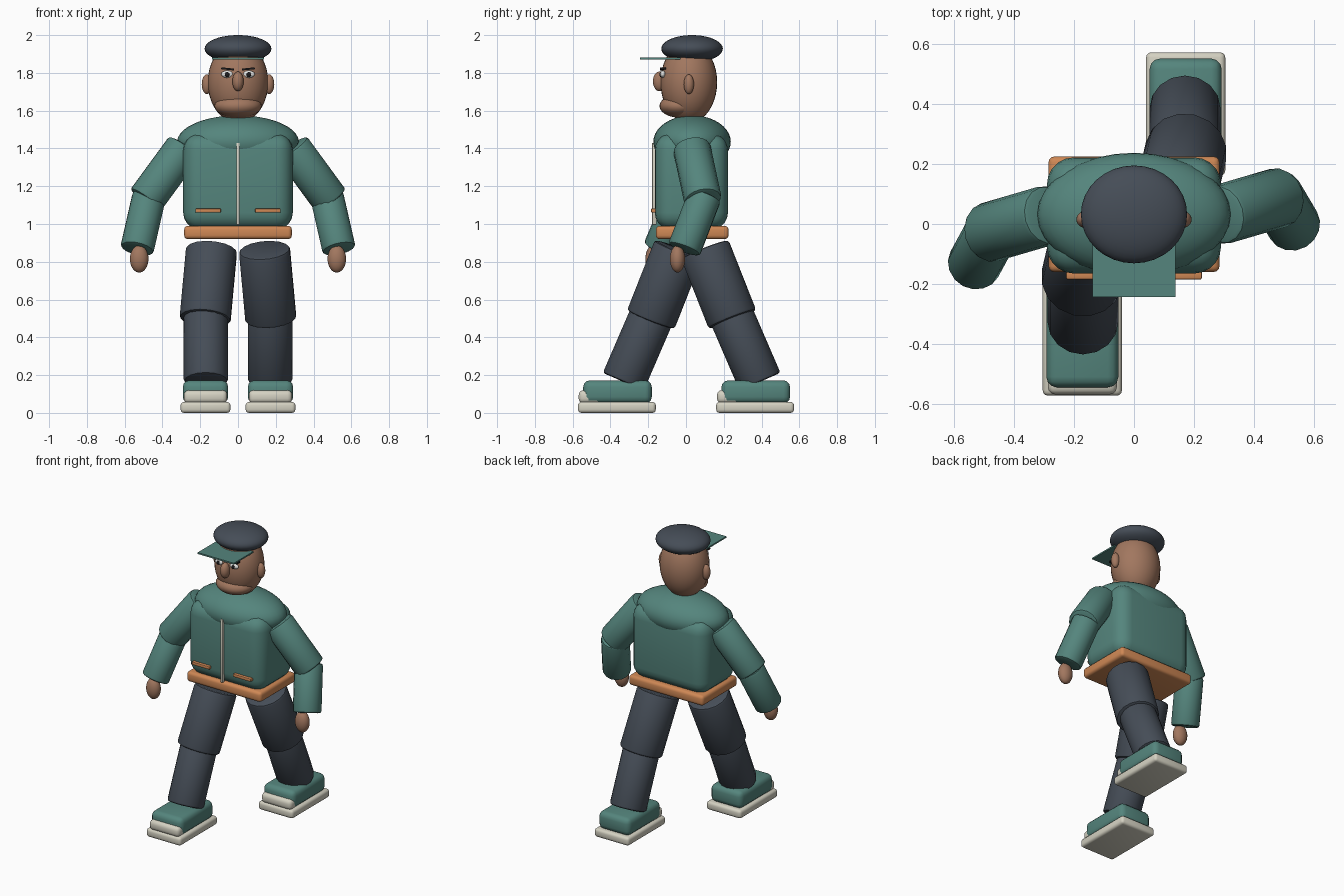
import bpy, math
from mathutils import Vector

if "Cube" in bpy.data.objects:
    bpy.data.objects.remove(bpy.data.objects["Cube"])


def material(name, rgb):
    m = bpy.data.materials.new(name)
    m.diffuse_color = (*rgb, 1)
    m.use_nodes = True
    m.node_tree.nodes["Principled BSDF"].inputs["Base Color"].default_value = m.diffuse_color
    return m


TEAL = material("teal cloth", (0.09, 0.235, 0.205))
DARK = material("charcoal cloth", (0.06, 0.074, 0.095))
ORANGE = material("orange trim", (0.62, 0.245, 0.09))
SKIN = material("skin", (0.36, 0.185, 0.115))
CREAM = material("cream rubber", (0.66, 0.64, 0.54))
WHITE = material("eye white", (0.8, 0.8, 0.78))
BLACK = material("near black", (0.012, 0.011, 0.012))


def finish(name, mat, bevel=0, segments=3, angle=40):
    ob = bpy.context.object
    ob.name = name
    ob.data.materials.append(mat)
    if bevel:
        b = ob.modifiers.new("bevel", "BEVEL")
        b.width, b.segments, b.limit_method = bevel, segments, "ANGLE"
        b.angle_limit = math.radians(50)
        bpy.ops.object.modifier_apply(modifier="bevel")
    bpy.ops.object.shade_smooth_by_angle(angle=math.radians(angle))
    return ob


def ball(name, mat, centre, radii, rot=(0, 0, 0)):
    bpy.ops.mesh.primitive_uv_sphere_add(segments=32, ring_count=20, location=centre, rotation=rot)
    bpy.context.object.scale = radii
    bpy.ops.object.transform_apply(location=False, rotation=False, scale=True)
    return finish(name, mat)


def box(name, mat, lo, hi, bevel=0, segments=3, rot=(0, 0, 0)):
    centre = [(a + b) / 2 for a, b in zip(lo, hi)]
    bpy.ops.mesh.primitive_cube_add(size=1, location=centre, rotation=rot)
    bpy.context.object.scale = [b - a for a, b in zip(lo, hi)]
    bpy.ops.object.transform_apply(location=False, rotation=False, scale=True)
    return finish(name, mat, bevel, segments)


def limb(name, mat, start, end, radius, bevel=0.015):
    a, b = Vector(start), Vector(end)
    bpy.ops.mesh.primitive_cylinder_add(
        vertices=16, radius=radius, depth=(b - a).length, location=(a + b) / 2,
        rotation=(b - a).to_track_quat("Z", "Y").to_euler())
    return finish(name, mat, bevel, 2)


# Jacket
box("jacket_body", TEAL, (-0.29, -0.165, 0.97), (0.29, 0.222, 1.48), 0.09, 5)
ball("jacket_shoulders", TEAL, (0, 0.032, 1.435), (0.322, 0.205, 0.14))
box("waistband", ORANGE, (-0.285, -0.16, 0.92), (0.285, 0.225, 0.99), 0.02)
box("zipper", CREAM, (-0.009, -0.18, 0.995), (0.009, -0.155, 1.43), 0.005, 2)

# Head and cap
ball("head", SKIN, (0, 0.015, 1.75), (0.16, 0.15, 0.215))
ball("jaw", SKIN, (0, -0.035, 1.625), (0.125, 0.105, 0.062))
ball("nose", SKIN, (0, -0.14, 1.755), (0.03, 0.035, 0.052))
ball("cap_crown", DARK, (0, 0.032, 1.928), (0.177, 0.163, 0.072))
box("cap_brim", TEAL, (-0.138, -0.243, 1.871), (0.138, -0.03, 1.881))

for s, side in ((-1, "right"), (1, "left")):
    # Face details
    ball(side + "_ear", SKIN, (s * 0.165, 0.015, 1.74), (0.027, 0.027, 0.052))
    ball(side + "_eye", WHITE, (s * 0.057, -0.122, 1.793), (0.032, 0.014, 0.019))
    ball(side + "_pupil", BLACK, (s * 0.057, -0.134, 1.791), (0.012, 0.006, 0.013))
    box(side + "_brow", BLACK, (s * 0.055 - 0.034, -0.138, 1.816),
        (s * 0.055 + 0.034, -0.105, 1.826), rot=(0, -s * 0.1, 0))
    # Pocket trim
    box(side + "_pocket", ORANGE, (s * 0.158 - 0.068, -0.185, 1.06),
        (s * 0.158 + 0.068, -0.155, 1.082), 0.006, 2)

    # Arms swing in opposite directions
    elbow_y, wrist_y = (0.09, -0.01) if s > 0 else (-0.03, -0.14)
    limb(side + "_upper_arm", TEAL, (s * 0.285, 0.03, 1.405), (s * 0.49, elbow_y, 1.125), 0.1)
    limb(side + "_forearm", TEAL, (s * 0.47, elbow_y + 0.01, 1.15), (s * 0.535, wrist_y, 0.865), 0.09)
    ball(side + "_hand", SKIN, (s * 0.523, wrist_y - 0.035, 0.815), (0.049, 0.04, 0.072))

    # Striding legs, mirrored about the hip line
    def stride(x, y, z):
        return (s * x, 0.03 + s * y, z)
    limb(side + "_thigh", DARK, stride(0.14, 0.07, 0.865), stride(0.174, 0.216, 0.495), 0.137)
    limb(side + "_shin", DARK, stride(0.17, 0.2, 0.54), stride(0.17, 0.362, 0.165), 0.118)

    # Shoe with sole and toe cap, toes toward the front
    x, y = s * 0.172, s * 0.366
    box(side + "_sole", CREAM, (x - 0.132, y - 0.206, 0), (x + 0.132, y + 0.206, 0.058), 0.018)
    box(side + "_shoe", TEAL, (x - 0.12, y - 0.178, 0.05), (x + 0.12, y + 0.185, 0.172), 0.035)
    box(side + "_toe_cap", CREAM, (x - 0.115, y - 0.202, 0.05), (x + 0.115, y - 0.08, 0.12), 0.025)
